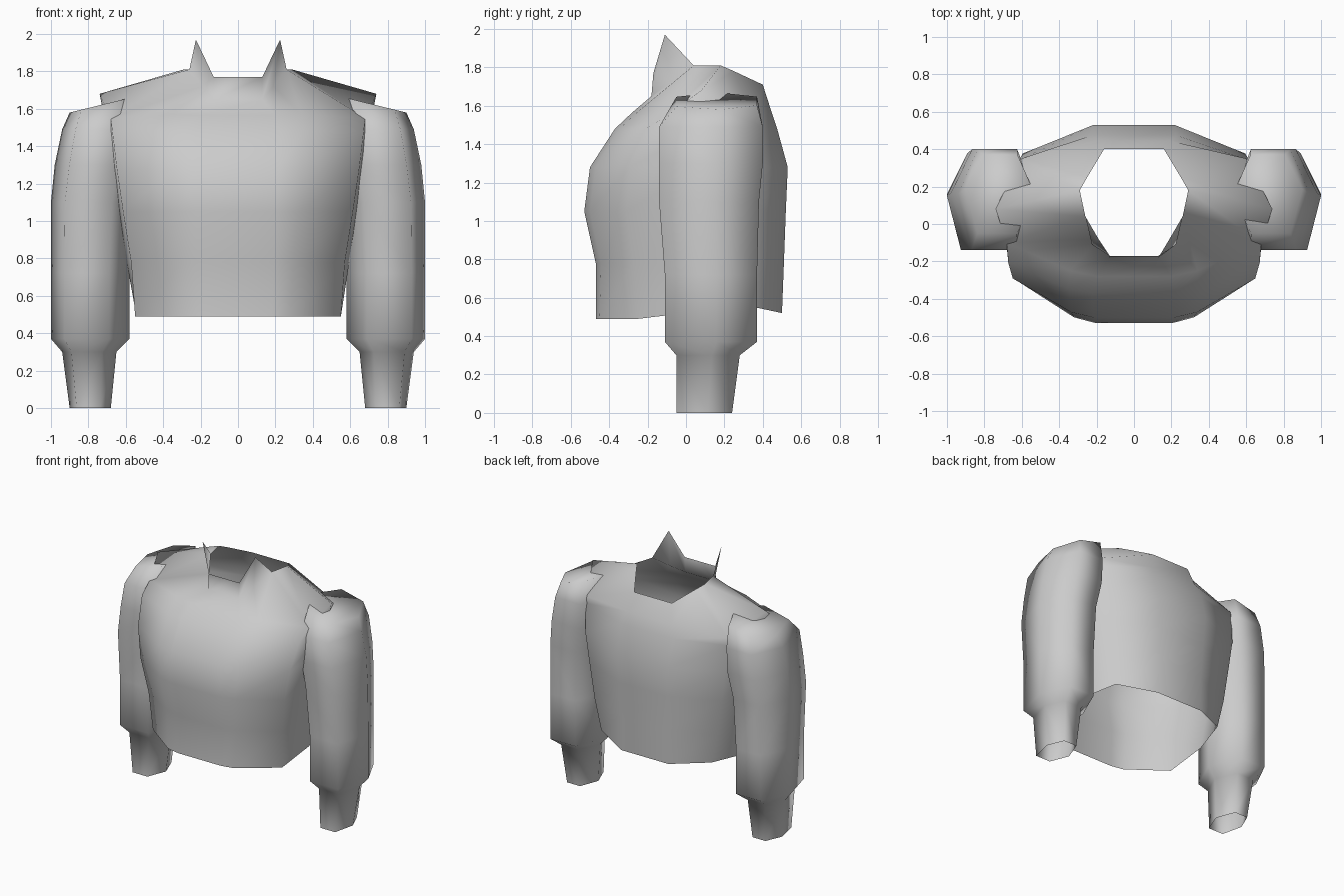
import bpy, bmesh
from math import pi

if "Cube" in bpy.data.objects:
    bpy.data.objects.remove(bpy.data.objects["Cube"])

cloth = bpy.data.materials.new("grey_cloth")
cloth.use_nodes = True
GREY = (0.6, 0.6, 0.6, 1)
cloth.diffuse_color = GREY
cloth.node_tree.nodes["Principled BSDF"].inputs["Base Color"].default_value = GREY


def loft(name, rings, cap_top=False):
    """Bridge closed rings of points, bottom to top, into a smooth object."""
    bm = bmesh.new()
    loops = [[bm.verts.new(p) for p in ring] for ring in rings]
    for low, high in zip(loops, loops[1:]):
        n = len(low)
        for i in range(n):
            j = (i + 1) % n
            bm.faces.new((low[i], low[j], high[j], high[i]))
    if cap_top:
        bm.faces.new(loops[-1])
    bmesh.ops.remove_doubles(bm, verts=bm.verts, dist=0.0001)
    bmesh.ops.recalc_face_normals(bm, faces=bm.faces)
    mesh = bpy.data.meshes.new(name)
    bm.to_mesh(mesh)
    bm.free()
    mesh.materials.append(cloth)
    obj = bpy.data.objects.new(name, mesh)
    bpy.context.collection.objects.link(obj)
    bpy.ops.object.select_all(action='DESELECT')
    obj.select_set(True)
    bpy.context.view_layer.objects.active = obj
    bpy.ops.object.shade_smooth_by_angle(angle=pi)


def both_sides(half):
    """Close a left half ring, front to back, with its mirror image."""
    return half + [(-x, y, z) for x, y, z in reversed(half)]


# Torso: one cross-section fitted to each height, open at hem and neck
section = [(0.32, -1), (0.5, -0.95), (0.96, -0.64), (1, 0), (0.88, 0.66), (0.32, 1)]
MID = 0.08
levels = [  # height, half width, front, back
    (0.78, 0.595, -0.47, 0.51),
    (1.05, 0.64, -0.53, 0.52),
    (1.28, 0.675, -0.50, 0.53),
    (1.48, 0.70, -0.37, 0.475),
]
# The hem rises at the sides and back
hem = [(0.18, -0.47, 0.49), (0.28, -0.45, 0.49), (0.55, -0.25, 0.49),
       (0.55, 0.08, 0.53), (0.47, 0.36, 0.55), (0.2, 0.50, 0.52)]
shoulder = [(0.2, -0.28, 1.565), (0.34, -0.25, 1.57), (0.68, -0.1, 1.55),
            (0.74, 0.08, 1.68), (0.6, 0.35, 1.54), (0.19, 0.445, 1.57)]
neck = [(0.13, -0.18, 1.65), (0.19, -0.08, 1.72), (0.26, 0.04, 1.81),
        (0.29, 0.18, 1.81), (0.25, 0.25, 1.78), (0.16, 0.40, 1.71)]
# Collar: low front band rising to a point on each side
collar = [(0.13, -0.17, 1.77), (0.225, -0.11, 1.97)] + neck[2:]

torso = [both_sides(hem)]
for z, half, front, back in levels:
    torso.append(both_sides([
        (u * half, MID + v * ((MID - front) if v < 0 else (back - MID)), z)
        for u, v in section]))
torso += [both_sides(ring) for ring in (shoulder, neck, collar)]
loft("torso_and_collar", torso)

# Sleeves: six-sided tubes with a narrow cuff and a sloped shoulder cap
hexagon = [(0.25, 1), (0.75, 1), (1, 0.56), (0.83, 0), (0.26, 0), (0, 0.5)]
sleeve_levels = [  # height, slope, inner x, outer x, front, back
    (0, 0, 0.68, 0.90, -0.05, 0.24),
    (0.30, 0, 0.65, 0.94, -0.05, 0.28),
    (0.37, 0, 0.58, 1.0, -0.11, 0.37),
    (0.72, 0, 0.58, 1.0, -0.11, 0.37),
    (1.10, 0, 0.56, 1.0, -0.14, 0.38),
    (1.30, 0, 0.52, 0.98, -0.14, 0.40),
    (1.49, 0, 0.52, 0.94, -0.14, 0.40),
    (1.67, 0.09, 0.53, 0.90, -0.05, 0.37),
]
for side, s in (("left", 1), ("right", -1)):
    rings = [[(s * (x0 + u * (x1 - x0)), y0 + v * (y1 - y0), z - slope * u)
              for u, v in hexagon]
             for z, slope, x0, x1, y0, y1 in sleeve_levels]
    loft(side + "_sleeve", rings, cap_top=True)
